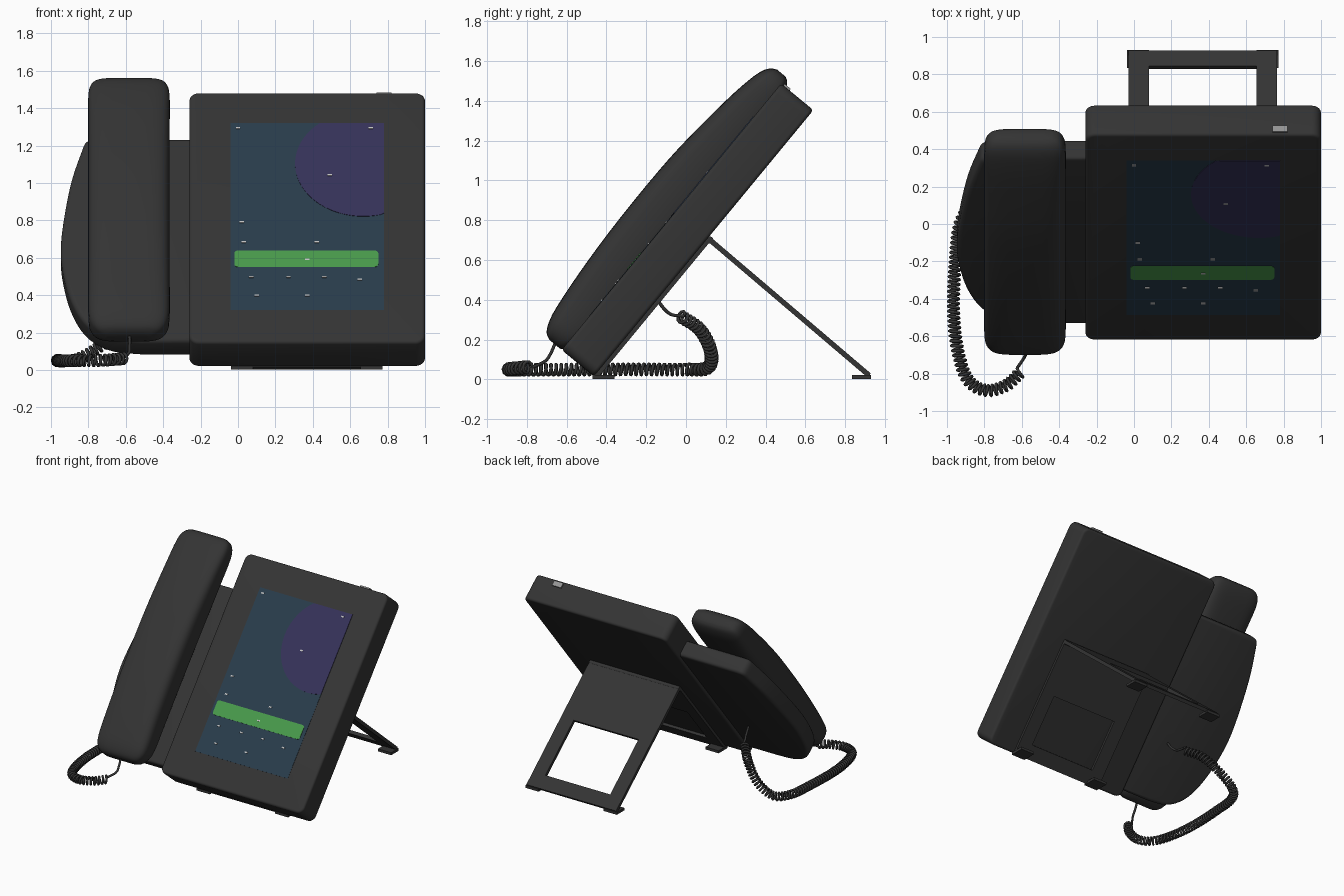
import bpy, bmesh
from math import sin, cos, pi, radians, copysign
from mathutils import Matrix, Vector

if "Cube" in bpy.data.objects:
    bpy.data.objects.remove(bpy.data.objects["Cube"])


def material(name, r, g, b):
    m = bpy.data.materials.new(name)
    m.use_nodes = True
    m.diffuse_color = (r, g, b, 1)
    bsdf = m.node_tree.nodes["Principled BSDF"]
    bsdf.inputs["Base Color"].default_value = (r, g, b, 1)
    bsdf.inputs["Roughness"].default_value = 0.6
    return m


DARK = material("charcoal plastic", 0.034, 0.034, 0.034)
BLUE = material("screen blue", 0.022, 0.045, 0.07)
PURPLE = material("screen purple", 0.036, 0.031, 0.1)
GREEN = material("bar green", 0.065, 0.32, 0.07)
WHITE = material("icon white", 0.55, 0.55, 0.55)
GREY = material("button grey", 0.3, 0.3, 0.3)

# Tilted frames: x across, y up the slope, z out of the face
BODY = Matrix.Translation((0, -0.463, 0.015)) @ Matrix.Rotation(radians(50.5), 4, 'X')
STAND = Matrix.Translation((0, 0.12, 0.70)) @ Matrix.Rotation(radians(-40.4), 4, 'X')
WORLD = Matrix.Identity(4)


def finish(name, bm, mat, matrix):
    bmesh.ops.recalc_face_normals(bm, faces=bm.faces)
    me = bpy.data.meshes.new(name)
    bm.to_mesh(me)
    bm.free()
    me.materials.append(mat)
    ob = bpy.data.objects.new(name, me)
    ob.matrix_world = matrix
    bpy.context.collection.objects.link(ob)
    bpy.ops.object.select_all(action='DESELECT')
    ob.select_set(True)
    bpy.context.view_layer.objects.active = ob
    bpy.ops.object.shade_smooth_by_angle(angle=radians(35))
    return ob


def prism(name, outlines, low, high, mat, matrix=BODY, bevel=0):
    """Extrude flat outlines from low to high and round their rims."""
    bm = bmesh.new()
    for pts in outlines:
        face = bm.faces.new([bm.verts.new((x, y, low)) for x, y in pts])
        ext = bmesh.ops.extrude_face_region(bm, geom=[face])["geom"]
        for v in ext:
            if isinstance(v, bmesh.types.BMVert):
                v.co.z = high
    if bevel:
        bm.normal_update()
        rims = [e for e in bm.edges if any(len(f.verts) > 4 for f in e.link_faces)]
        bmesh.ops.bevel(bm, geom=rims, offset=bevel, segments=4, profile=0.5, affect='EDGES')
    return finish(name, bm, mat, matrix)


def rect(x0, x1, y0, y1):
    return [(x0, y0), (x1, y0), (x1, y1), (x0, y1)]


def rounded(x0, x1, y0, y1, r, n=6):
    pts = []
    corners = [(x1 - r, y1 - r), (x0 + r, y1 - r), (x0 + r, y0 + r), (x1 - r, y0 + r)]
    for q, (cx, cy) in enumerate(corners):
        for i in range(n + 1):
            a = (q + i / n) * pi / 2
            pts.append((cx + r * cos(a), cy + r * sin(a)))
    return pts


def spline(points, steps):
    """Smooth path through the given points."""
    p = [Vector(q) for q in points]
    p = [2 * p[0] - p[1]] + p + [2 * p[-1] - p[-2]]
    out = []
    for a, b, c, d in zip(p, p[1:], p[2:], p[3:]):
        for i in range(steps):
            t = i / steps
            out.append(0.5 * (2 * b + (c - a) * t + (2 * a - 5 * b + 4 * c - d) * t * t
                              + (3 * b - a - 3 * c + d) * t ** 3))
    return out + [p[-2]]


# Main housing
prism("housing", [rounded(-0.26, 1.0, 0, 1.734, 0.05)], 0, 0.21, DARK, bevel=0.018)

# Cradle wing beside the housing
wing = spline([(-0.76, 1.465), (-0.81, 1.45), (-0.838, 1.38), (-0.9, 1.13), (-0.947, 0.74),
               (-0.925, 0.48), (-0.87, 0.285), (-0.79, 0.155), (-0.67, 0.08), (-0.52, 0.06)], 5)
prism("cradle", [[(-0.2, 0.06), (-0.2, 1.465)] + [tuple(p) for p in wing]],
      0.02, 0.15, DARK, bevel=0.025)

# Screen, painted shapes and icons as thin plates
prism("screen", [rect(-0.04, 0.78, 0.222, 1.517)], 0.208, 0.212, BLUE)
disc = []
for i in range(72):
    a = i * pi / 36
    p = (min(0.67 + 0.365 * cos(a), 0.78), min(1.235 + 0.365 * sin(a), 1.517))
    if p not in disc:
        disc.append(p)
prism("screen_disc", [disc], 0.209, 0.214, PURPLE)
prism("green_bar", [rounded(-0.02, 0.75, 0.519, 0.632, 0.02)], 0.209, 0.215, GREEN)
icons = [(0, 1.48), (0.71, 1.48), (0.49, 1.155), (0.02, 0.83), (0.03, 0.69), (0.42, 0.69),
         (0.37, 0.57), (0.07, 0.45), (0.27, 0.45), (0.46, 0.45), (0.65, 0.43), (0.1, 0.32),
         (0.37, 0.32)]
prism("icons", [rect(x - 0.012, x + 0.012, y - 0.005, y + 0.005) for x, y in icons],
      0.21, 0.217, WHITE)

# Button on the top edge
prism("top_button", [rect(0.74, 0.82, 1.72, 1.744)], 0.155, 0.195, GREY)

# Handset, lofted through rounded cross-sections: height, underside, front, half width
stations = [(0.0, 0.22, 0.29, 0.13), (0.018, 0.195, 0.322, 0.172), (0.065, 0.17, 0.347, 0.205),
            (0.15, 0.15, 0.366, 0.218), (0.35, 0.148, 0.387, 0.218), (0.6, 0.148, 0.402, 0.218),
            (0.9, 0.148, 0.407, 0.218), (1.17, 0.148, 0.4, 0.218), (1.49, 0.15, 0.37, 0.218),
            (1.65, 0.158, 0.345, 0.218), (1.72, 0.172, 0.325, 0.207),
            (1.758, 0.19, 0.3, 0.182), (1.775, 0.215, 0.27, 0.145)]
bm = bmesh.new()
rings = []
SIDES = 36
for u, lo, hi, half in spline(stations, 3):
    ring = []
    for i in range(SIDES):
        c, s = cos(2 * pi * i / SIDES), sin(2 * pi * i / SIDES)
        ring.append(bm.verts.new((-0.583 + half * copysign(abs(c) ** 0.5, c), u,
                                  (lo + hi) / 2 + (hi - lo) / 2 * copysign(abs(s) ** 0.5, s))))
    rings.append(ring)
for a, b in zip(rings, rings[1:]):
    for i in range(SIDES):
        j = (i + 1) % SIDES
        bm.faces.new((a[i], a[j], b[j], b[i]))
bm.faces.new(rings[0])
bm.faces.new(rings[-1])
finish("handset", bm, DARK, BODY)


# Windowed frames: one against the back, one swung out as the stand
def frame(x0, x1, y0, y1, window0, window1):
    return [rect(x0, x1, y0, window0), rect(x0, x1, window1, y1),
            rect(x0, x0 + 0.11, window0, window1), rect(x1 - 0.11, x1, window0, window1)]


prism("back_bracket", frame(-0.03, 0.765, 0.0, 0.91, 0.11, 0.5), -0.02, 0.004, DARK)
prism("stand", frame(-0.03, 0.765, 0.0, 1.05, 0.47, 0.94), -0.012, 0.014, DARK, STAND)

# Hinge pin
bm = bmesh.new()
bmesh.ops.create_cone(bm, cap_ends=True, segments=16, radius1=0.018, radius2=0.018, depth=0.795)
finish("hinge_pin", bm, DARK,
       Matrix.Translation((0.3675, 0.12, 0.70)) @ Matrix.Rotation(pi / 2, 4, 'Y'))

# Feet under the housing and the stand
for label, y0, y1 in (("front", -0.47, -0.36), ("rear", 0.835, 0.93)):
    prism(label + "_feet", [rect(-0.038, 0.08, y0, y1), rect(0.655, 0.773, y0, y1)],
          0.002, 0.022, DARK, WORLD)


def wire(name, pts, radius):
    cu = bpy.data.curves.new(name, 'CURVE')
    cu.dimensions = '3D'
    cu.bevel_depth = radius
    cu.bevel_resolution = 1
    cu.use_fill_caps = True
    sp = cu.splines.new('POLY')
    sp.points.add(len(pts) - 1)
    for q, p in zip(sp.points, pts):
        q.co = (*p, 1)
    cu.materials.append(DARK)
    bpy.context.collection.objects.link(bpy.data.objects.new(name, cu))


# Coiled cord from the handset round to the back of the cradle
path = spline([(-0.605, -0.79, 0.062), (-0.68, -0.86, 0.055), (-0.79, -0.89, 0.05),
               (-0.89, -0.83, 0.05), (-0.945, -0.66, 0.05), (-0.965, -0.45, 0.05),
               (-0.955, -0.2, 0.05), (-0.93, 0.0, 0.05), (-0.85, 0.11, 0.06),
               (-0.72, 0.125, 0.14), (-0.6, 0.07, 0.25), (-0.5, -0.03, 0.32)], 40)
coil, travelled, target = [], 0.0, 0.0
PITCH, STEPS, RADIUS = 0.026, 10, 0.028
turn = 0
for a, b in zip(path, path[1:]):
    d = b - a
    side = d.cross(Vector((0, 0, 1))).normalized()
    up = side.cross(d).normalized()
    while target < travelled + d.length:
        ang = 2 * pi * turn / STEPS
        coil.append(a + d * ((target - travelled) / d.length)
                    + RADIUS * (cos(ang) * side + sin(ang) * up))
        turn += 1
        target += PITCH / STEPS
    travelled += d.length
wire("coiled_cord", coil, 0.0085)
wire("handset_lead", spline([(-0.58, -0.65, 0.2), (-0.58, -0.68, 0.13), (-0.585, -0.71, 0.09),
                             coil[0]], 6), 0.009)
wire("cradle_lead", spline([coil[-1], (-0.47, -0.07, 0.325), (-0.455, -0.11, 0.355),
                            (-0.45, -0.15, 0.41)], 6), 0.009)
